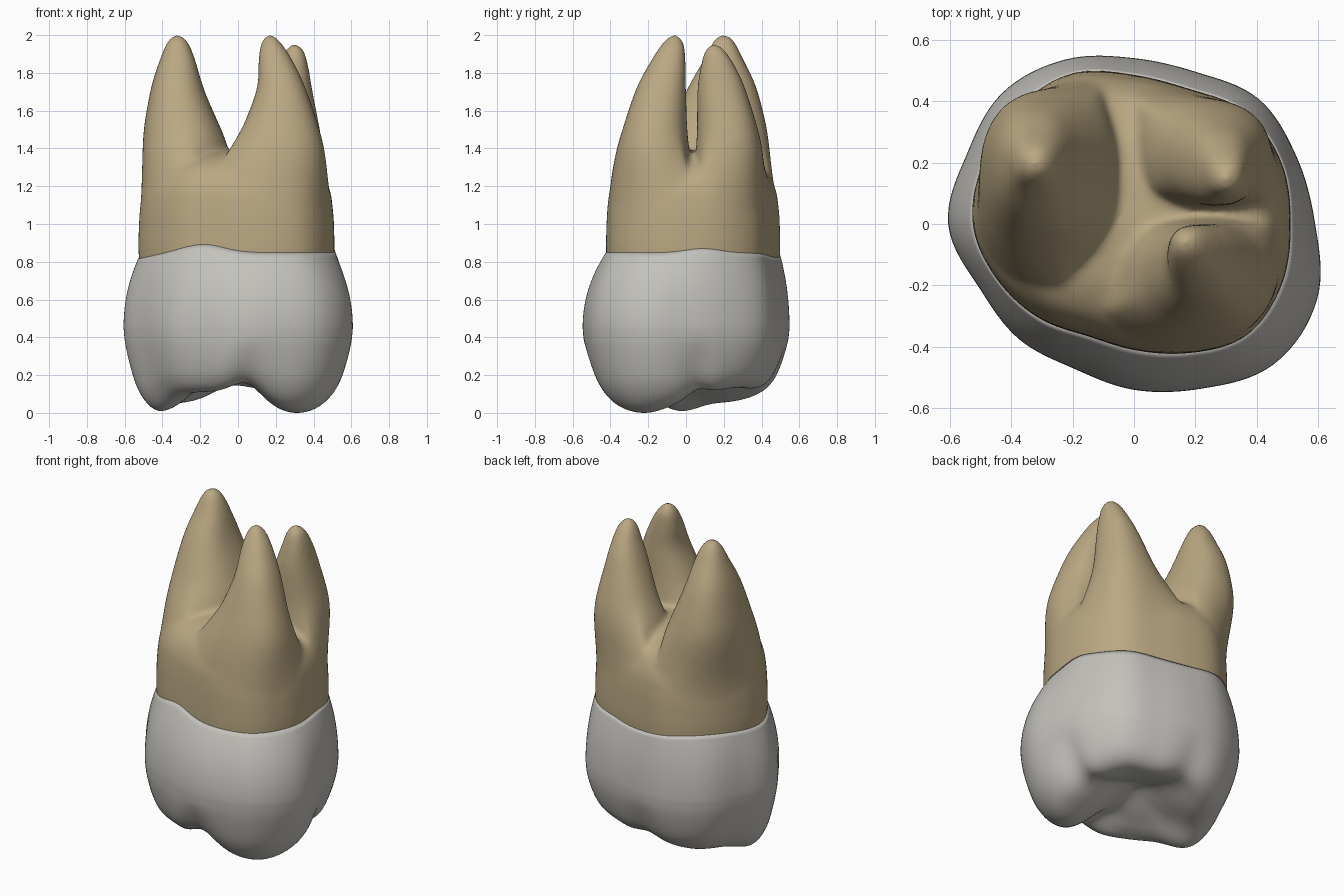
import bpy, bmesh, math
from math import exp, cos, sin, pi, radians

if "Cube" in bpy.data.objects:
    bpy.data.objects.remove(bpy.data.objects["Cube"])

N = 128  # points around each ring

# Outline radii every 22.5 degrees, starting at +x
BULGE = [.59, .573, .575, .535, .54, .58, .605, .59, .605, .545, .53, .51, .54, .58, .645, .645]
NECK = [.51, .52, .515, .475, .485, .53, .535, .53, .525, .48, .435, .395, .41, .455, .515, .52]


def spline(a, b, c, d, t):
    return .5 * (2*b + (c - a)*t + (2*a - 5*b + 4*c - d)*t*t + (3*b - a - 3*c + d)*t**3)


def radius(table, th):
    f = (th / (2*pi) * 16) % 16
    i = int(f)
    return spline(*[table[(i + k) % 16] for k in (-1, 0, 1, 2)], f - i)


def sample(rows, steps):
    """Smooth the rows of a section table into more rows."""
    out = []
    for i in range(len(rows) - 1):
        q = [rows[max(0, min(len(rows) - 1, i + k))] for k in (-1, 0, 1, 2)]
        out += [[spline(*v, s / steps) for v in zip(*q)] for s in range(steps)]
    return out + [list(rows[-1])]


def skin(bm, rings):
    """Bridge rings of points and close both ends."""
    rv = [[bm.verts.new(p) for p in r] for r in rings]
    for a, b in zip(rv, rv[1:]):
        for i in range(N):
            j = (i + 1) % N
            bm.faces.new((a[i], a[j], b[j], b[i]))
    bm.faces.new(rv[0][::-1])
    bm.faces.new(rv[-1])


def finish(bm, name, color):
    bmesh.ops.recalc_face_normals(bm, faces=bm.faces)
    me = bpy.data.meshes.new(name)
    bm.to_mesh(me)
    bm.free()
    me.shade_smooth()
    mat = bpy.data.materials.new(name + "_color")
    mat.diffuse_color = (*color, 1)
    mat.use_nodes = True
    mat.node_tree.nodes["Principled BSDF"].inputs["Base Color"].default_value = mat.diffuse_color
    me.materials.append(mat)
    ob = bpy.data.objects.new(name, me)
    bpy.context.collection.objects.link(ob)
    return ob


ANG = [2*pi*i/N for i in range(N)]


def gauss(d, s):
    return exp(-(d / s)**2)


def around(th, deg, s):
    return gauss((th - radians(deg) + pi) % (2*pi) - pi, s)


def step(t):
    t = max(0, min(1, t))
    return t*t*(3 - 2*t)


def relief(x, y):
    """Cusps (down) and fissures (up) of the chewing surface."""
    z = 0
    for cx, cy, h, s in ((.28, -.2, .125, .23), (-.41, -.03, .1, .17), (-.24, .2, .06, .17)):
        z -= h * gauss(math.hypot(x - cx, y - cy), s)
    z += (.035 + .035*step((-y - .1)*5)) * gauss(x - .01 + .1*y, .11)
    z += .035 * gauss(y - .06, .07) * step(x*5)
    z += .02 * gauss(math.hypot(x - .03, y - .03), .12)
    return z + .025 * gauss(math.hypot(x - .3, y - .32), .2)


def neck_line(th):
    return (.848 + .044*around(th, 243, .4) + .022*around(th, 10, .25)
            - .03*around(th, 180, .5) - .025*around(th, 85, .5))


# Crown: chewing surface from the centre outward, then the sides up to the neck
bm = bmesh.new()
rings = []
PROFILE = [(.01, .18), (.2, .17), (.4, .145), (.56, .12), (.7, .11), (.8, .132),
           (.88, .187), (.94, .27), (.985, .37), (1, .45)]
for s, z in sample(PROFILE, 5):
    ring = []
    w = step((.45 - z) / .27)
    for th in ANG:
        dent = -.8*around(th, 262, .35) + around(th, 6, .2) + .5*around(th, 95, .2)
        r = radius(BULGE, th) * s * (1 - .03 * w * dent * s**3)
        x, y = r*cos(th), r*sin(th)
        ring.append((x, y, z + w * relief(x, y)))
    rings.append(ring)
for k in range(1, 17):
    u = k / 16
    ring = []
    for th in ANG:
        a, b = radius(BULGE, th), radius(NECK, th) + .001
        r = b + (a - b) * (1 - u**2.1)
        ring.append((r*cos(th), r*sin(th), .45 + (neck_line(th) - .45) * u))
    rings.append(ring)
rings.append([(x*.95, y*.95, z - .01) for x, y, z in rings[-1]])
skin(bm, rings)
low = min(v.co.z for v in bm.verts)
for v in bm.verts:  # rest the lowest cusp on the ground
    v.co.z -= low * max(0, 1 - v.co.z / .45)
finish(bm, "crown", (.55, .535, .5))

# Roots: a domed trunk plus three tapered roots, fused and smoothed
TRUNK = [(.98, .7), (1, .85), (.999, .95), (.985, 1.08), (.94, 1.2), (.8, 1.3), (.5, 1.365), (.02, 1.395)]
bm = bmesh.new()
skin(bm, [[(radius(NECK, t)*s*cos(t), radius(NECK, t)*s*sin(t), z) for t in ANG]
          for s, z in sample(TRUNK, 4)])
# Sections: z, centre x, centre y, half width x, half width y
ROOTS = [
    [(.9, -.26, .13, .23, .3), (1.1, -.27, .14, .25, .31), (1.4, -.283, .16, .228, .285),
     (1.7, -.32, .19, .145, .19), (1.88, -.32, .2, .09, .1), (1.96, -.32, .2, .056, .06),
     (1.995, -.32, .2, .025, .028), (2.003, -.32, .2, .003, .003)],
    [(.9, .2, -.17, .27, .2), (1.1, .2, -.18, .28, .21), (1.4, .22, -.175, .235, .185),
     (1.7, .23, -.135, .135, .135), (1.86, .2, -.095, .092, .093), (1.95, .178, -.07, .058, .06),
     (1.995, .17, -.062, .025, .025), (2.003, .17, -.06, .003, .003)],
    [(.9, .24, .21, .23, .2), (1.1, .24, .225, .24, .205), (1.4, .25, .23, .2, .175),
     (1.7, .28, .19, .115, .13), (1.83, .295, .17, .078, .093), (1.91, .3, .155, .052, .058),
     (1.945, .3, .15, .025, .026), (1.953, .3, .15, .003, .003)],
]
# Each root grows out of its own share of the trunk, between two directions from the fork
SHARES = [(97, 243), (243, 360), (0, 97)]
FORK = (-.03, .045)


def reach(cx, cy, t, share, s):
    """Distance from a root centre to the edge of its share of the trunk."""
    lo, hi = 0, 1.2
    for _ in range(14):
        m = (lo + hi) / 2
        x, y = cx + m*cos(t), cy + m*sin(t)
        a = math.degrees(math.atan2(y - FORK[1], x - FORK[0])) % 360
        inside = math.hypot(x, y) < s * radius(NECK, math.atan2(y, x)) and share[0] < a < share[1]
        lo, hi = (m, hi) if inside else (lo, m)
    return lo


def bulge(v):  # slightly squared ellipse
    return math.copysign(abs(v)**.88, v)


for rows, share in zip(ROOTS, SHARES):
    rings = []
    for z, cx, cy, rx, ry in sample(rows, 7):
        w = 1 - step((z - 1.0) / .55)
        s = 1 - .05 * max(0, z - .95) / .4
        ring = []
        for t in ANG:
            px, py = rx*bulge(cos(t)), ry*bulge(sin(t))
            if w > 0:
                a = math.atan2(py, px)
                d = reach(cx, cy, a, share, s)
                px, py = px + w*(d*cos(a) - px), py + w*(d*sin(a) - py)
            ring.append((cx + px, cy + py, z))
        rings.append(ring)
    skin(bm, rings)
roots = finish(bm, "roots", (.49, .39, .225))
fuse = roots.modifiers.new("fuse", 'REMESH')
fuse.mode = 'VOXEL'
fuse.voxel_size = .013
fuse.use_smooth_shade = True
soft = roots.modifiers.new("soften", 'SMOOTH')
soft.factor = .5
soft.iterations = 20
